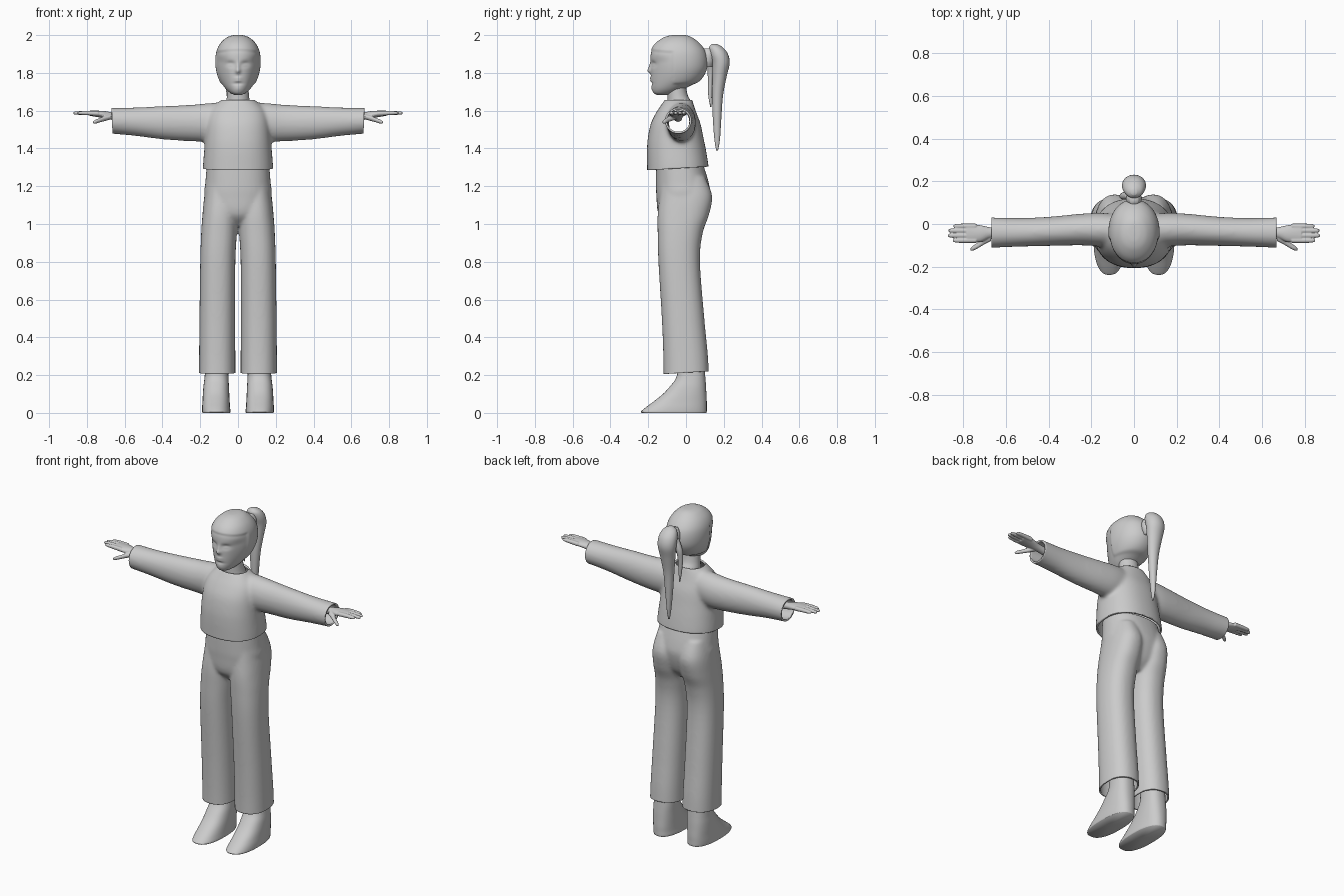
import bpy, bmesh, math
from mathutils import Vector

cube = bpy.data.objects.get("Cube")
if cube:
    bpy.data.objects.remove(cube, do_unlink=True)

grey = bpy.data.materials.new("plain_grey")
grey.use_nodes = True
grey.diffuse_color = (0.6, 0.6, 0.6, 1)
grey.node_tree.nodes["Principled BSDF"].inputs["Base Color"].default_value = (0.6, 0.6, 0.6, 1)


def spline(rows, steps):
    """Smooth interpolation through the cross-section rows."""
    out = []
    for i in range(len(rows) - 1):
        a, b = rows[max(i - 1, 0)], rows[i]
        c, d = rows[i + 1], rows[min(i + 2, len(rows) - 1)]
        for k in range(steps):
            t = k / steps
            out.append([q + t * (r - p) / 2 + t * t * (2 * p - 5 * q + 4 * r - s) / 2
                        + t ** 3 * (3 * q - p - 3 * r + s) / 2
                        for p, q, r, s in zip(a, b, c, d)])
    out.append(list(rows[-1]))
    return out


def loft(bm, rows, axis="z", sides=40, steps=6, power=2.0, side=1):
    """Closed skin over rounded sections: position, u min, u max, v min, v max."""
    def place(t, u, v):
        return (side * u, v, t) if axis == "z" else (side * t, u, v)

    rings, rows = [], spline(rows, steps)
    for t, u0, u1, v0, v1 in rows:
        ring = []
        for k in range(sides):
            a = 2 * math.pi * k / sides
            c, s = math.cos(a), math.sin(a)
            u = math.copysign(abs(c) ** (2 / power), c)
            v = math.copysign(abs(s) ** (2 / power), s)
            ring.append(bm.verts.new(place(t, (u0 + u1 + u * (u1 - u0)) / 2,
                                           (v0 + v1 + v * (v1 - v0)) / 2)))
        rings.append(ring)
    faces = []
    for lo, hi in zip(rings, rings[1:]):
        for k in range(sides):
            n = (k + 1) % sides
            faces.append(bm.faces.new((lo[k], lo[n], hi[n], hi[k])))
    for ring, (t, u0, u1, v0, v1) in ((rings[0], rows[0]), (rings[-1], rows[-1])):
        tip = bm.verts.new(place(t, (u0 + u1) / 2, (v0 + v1) / 2))
        for k in range(sides):
            faces.append(bm.faces.new((ring[k], ring[(k + 1) % sides], tip)))
    bmesh.ops.recalc_face_normals(bm, faces=faces)


def sym(rows):
    """Rows of position, half width, v min, v max, centred on x = 0."""
    return [(t, -w, w, a, b) for t, w, a, b in rows]


def make(name, bm, mirror=False):
    mesh = bpy.data.meshes.new(name)
    bm.to_mesh(mesh)
    bm.free()
    ob = bpy.data.objects.new(name, mesh)
    bpy.context.collection.objects.link(ob)
    mesh.materials.append(grey)
    mesh.shade_smooth()
    if mirror:
        ob.modifiers.new("mirror", "MIRROR")
    return ob


def fuse(ob, voxel, smooth, cuts=(), wall=0):
    """Blend overlapping volumes into one skin, then trim open hems."""
    mod = ob.modifiers.new("fuse", "REMESH")
    mod.mode, mod.voxel_size = "VOXEL", voxel
    mod = ob.modifiers.new("soften", "SMOOTH")
    mod.factor, mod.iterations = 0.5, smooth
    dg = bpy.context.evaluated_depsgraph_get()
    mesh = bpy.data.meshes.new_from_object(ob.evaluated_get(dg))
    ob.modifiers.clear()
    bm = bmesh.new()
    bm.from_mesh(mesh)
    for point, normal in cuts:
        bmesh.ops.bisect_plane(bm, geom=bm.verts[:] + bm.edges[:] + bm.faces[:],
                               plane_co=point, plane_no=normal, clear_outer=True)
    bm.to_mesh(mesh)
    bm.free()
    mesh.materials.clear()
    mesh.materials.append(grey)
    mesh.shade_smooth()
    ob.data = mesh
    if wall:
        mod = ob.modifiers.new("cloth", "SOLIDIFY")
        mod.thickness, mod.offset = wall, -1


# Sweater: torso and sleeves
bm = bmesh.new()
loft(bm, sym([(1.24, .185, -.205, .122), (1.3, .186, -.206, .12), (1.38, .18, -.207, .108),
              (1.45, .174, -.203, .094), (1.53, .166, -.187, .077), (1.59, .15, -.158, .055),
              (1.635, .115, -.128, .04), (1.67, .07, -.105, .03)]), power=2.3)
for s in (1, -1):
    loft(bm, [(.05, -.1, .04, 1.46, 1.645), (.15, -.105, .052, 1.437, 1.64),
              (.25, -.1, .048, 1.438, 1.631), (.4, -.103, .034, 1.448, 1.624),
              (.55, -.107, .028, 1.467, 1.617), (.72, -.114, .033, 1.482, 1.615)], "x", side=s)
fuse(make("sweater", bm), .009, 14,
     [((0, 0, 1.297), (0, .06, -1)), ((0, 0, 1.657), (0, 0, 1)),
      ((.667, 0, 1.55), (1, 0, -.03)), ((-.667, 0, 1.55), (-1, 0, -.03))], .01)

# Trousers: hips and two legs
bm = bmesh.new()
loft(bm, sym([(.99, .07, -.09, .05), (1.05, .15, -.145, .1), (1.15, .178, -.157, .128),
              (1.22, .173, -.159, .12), (1.32, .165, -.158, .09)]), power=2.3)
for s in (1, -1):
    loft(bm, [(.15, .013, .207, -.118, .124), (.3, .014, .206, -.12, .116),
              (.5, .015, .204, -.128, .097), (.8, .014, .2, -.146, .074),
              (.95, .006, .195, -.15, .088), (1.05, .0, .188, -.15, .122),
              (1.15, .0, .178, -.14, .138), (1.25, .02, .16, -.13, .1)], power=2.3, side=s)
fuse(make("trousers", bm), .008, 10, [((0, 0, .213), (0, .06, -1)), ((0, 0, 1.31), (0, 0, 1))], .008)

# Hands: palm, four fingers and thumb
bm = bmesh.new()
loft(bm, [(.6, -.065, -.02, 1.54, 1.585), (.67, -.066, -.016, 1.552, 1.592),
          (.72, -.084, -.006, 1.562, 1.599), (.785, -.088, .002, 1.573, 1.6)], "x")
for y, tip in ((-.077, .848), (-.054, .87), (-.031, .868), (-.01, .845)):
    loft(bm, [(.74, y - .012, y + .012, 1.572, 1.598), (.8, y - .012, y + .012, 1.576, 1.599),
              (tip - .01, y - .01, y + .01, 1.579, 1.596), (tip + .002, y - .004, y + .004, 1.583, 1.591)],
         "x", sides=16)
loft(bm, [(.67, -.08, -.04, 1.555, 1.582), (.7, -.095, -.06, 1.546, 1.575),
          (.73, -.113, -.085, 1.538, 1.562), (.755, -.125, -.102, 1.531, 1.552),
          (.767, -.124, -.114, 1.533, 1.543)], "x", sides=16)
hands = make("hands", bm)
fuse(hands, .0035, 3)
hands.modifiers.new("mirror", "MIRROR")

# Feet: flat sole, sloping instep and ankle
bm = bmesh.new()
loft(bm, [(0, .042, .188, -.235, .108), (.008, .04, .19, -.238, .11), (.03, .042, .19, -.212, .11),
          (.06, .044, .188, -.172, .11), (.1, .046, .186, -.122, .108), (.14, .048, .183, -.085, .106),
          (.18, .05, .178, -.055, .103), (.22, .052, .175, -.045, .1), (.3, .052, .175, -.045, .095)],
     power=2.4)
make("feet", bm, mirror=True)

# Neck
bm = bmesh.new()
loft(bm, sym([(1.58, .075, -.1, .04), (1.64, .064, -.098, .03), (1.68, .058, -.098, .01),
              (1.73, .056, -.1, .0), (1.78, .056, -.1, .0)]))
make("neck", bm)

# Head: rounded skull with modelled face and raised hair cap
bm = bmesh.new()
loft(bm, sym([(1.684, .022, -.155, -.09), (1.695, .045, -.172, -.05), (1.72, .07, -.18, .0),
              (1.76, .094, -.184, .068), (1.81, .11, -.186, .102), (1.86, .115, -.188, .11),
              (1.91, .11, -.184, .1), (1.95, .092, -.162, .072), (1.98, .062, -.122, .035),
              (1.993, .032, -.085, .005), (1.996, .006, -.05, -.03)]), sides=96, steps=8, power=2.1)


def bump(x, z, cx, cz, wx, wz):
    return math.exp(-((x - cx) / wx) ** 2 - ((z - cz) / wz) ** 2)


def step(t):
    t = min(max(t, 0), 1)
    return t * t * (3 - 2 * t)


for v in bm.verts:
    x, y, z = abs(v.co.x), v.co.y, v.co.z
    hair = max(step((z - 1.915 + .9 * x * x) / .012), step((y + .075) / .012) * step((z - 1.735) / .02))
    v.co += Vector((v.co.x, y + .04, (z - 1.86))).normalized() * .005 * hair
    if y < -.06:
        v.co.x *= 1 - .1 * step((-.06 - y) / .1) * step((1.9 - z) / .05)
        v.co.y += (.013 * bump(x, z, .043, 1.846, .026, .015)
                   - .006 * bump(x, z, .043, 1.842, .017, .007)
                   - .016 * bump(x, z, 0, 1.81, .014, .013)
                   - .009 * bump(x, z, 0, 1.832, .01, .02)
                   - .006 * bump(x, z, 0, 1.772, .022, .006)
                   - .006 * bump(x, z, 0, 1.759, .02, .006)
                   + .005 * bump(x, z, 0, 1.743, .03, .007)
                   - .003 * bump(x, z, 0, 1.715, .025, .014))
make("head", bm)

# Ponytail with tied base and one loose strand
bm = bmesh.new()
loft(bm, sym([(1.39, .004, .16, .17), (1.45, .012, .15, .18), (1.56, .022, .142, .187),
              (1.68, .032, .138, .196), (1.78, .045, .14, .215), (1.85, .055, .138, .231),
              (1.9, .054, .125, .222), (1.935, .04, .122, .195), (1.953, .014, .135, .165)]))
make("ponytail", bm)

bm = bmesh.new()
loft(bm, sym([(1.83, .02, .09, .14), (1.86, .034, .085, .15), (1.9, .036, .085, .15), (1.93, .02, .09, .14)]))
make("hair_tie", bm)

bm = bmesh.new()
loft(bm, [(1.62, -.052, -.046, .128, .134), (1.68, -.06, -.04, .118, .137), (1.76, -.068, -.036, .116, .142),
          (1.82, -.064, -.026, .114, .15), (1.88, -.04, -.005, .115, .15)], sides=20)
make("loose_strand", bm)
